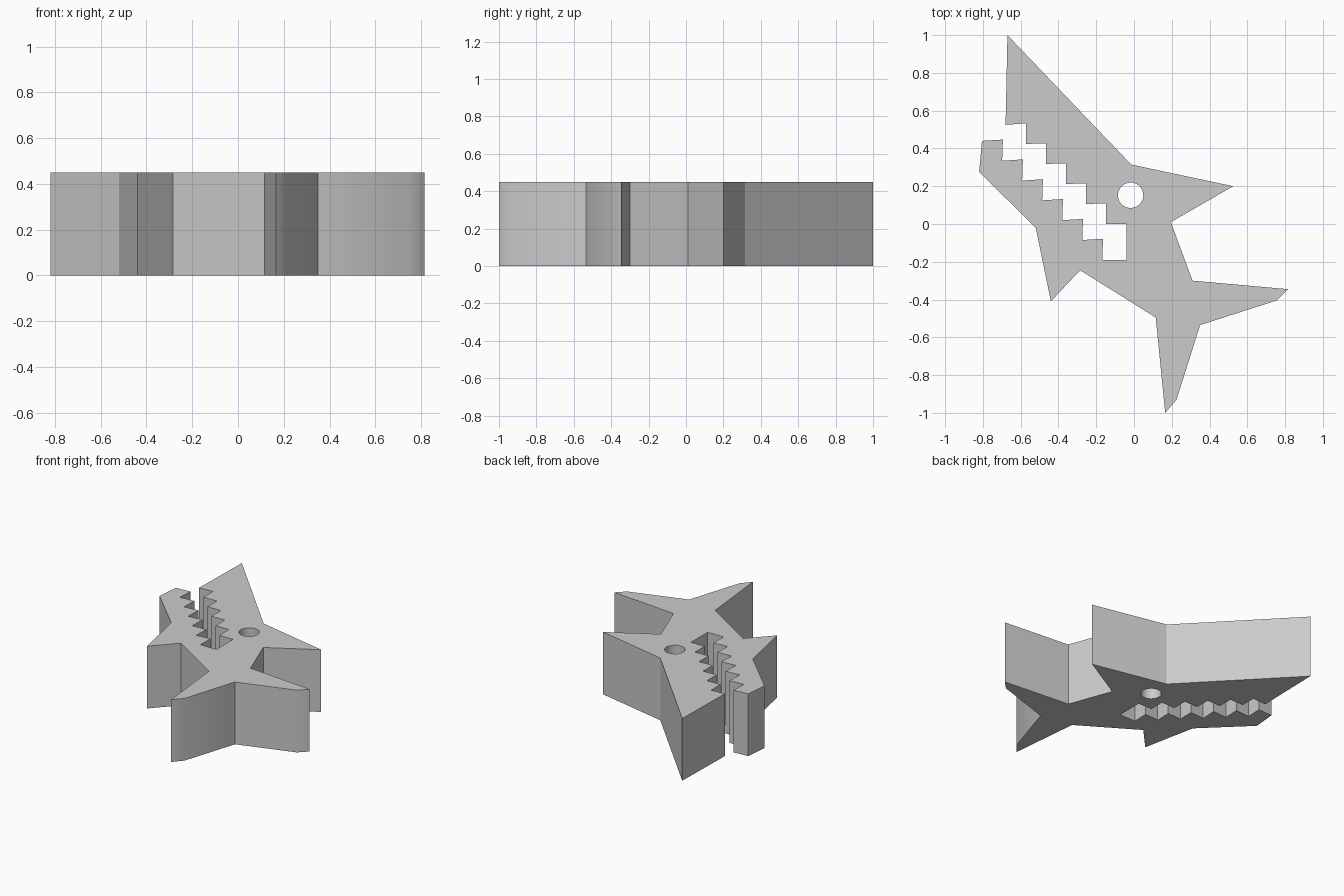
import bpy, bmesh, math

if "Cube" in bpy.data.objects:
    bpy.data.objects.remove(bpy.data.objects["Cube"], do_unlink=True)

HEIGHT = 0.45

# Plain grey material
grey = bpy.data.materials.new("light_grey")
grey.use_nodes = True
colour = (0.6, 0.6, 0.6, 1)
grey.diffuse_color = colour
grey.node_tree.nodes["Principled BSDF"].inputs["Base Color"].default_value = colour

# Stepped teeth of the upper jaw, from the snout to the back of the mouth
outline = [(-0.67, 1), (-0.68, 0.525)]
for i in range(5):
    x, y = -0.573 + 0.106 * i, 0.533 - 0.106 * i
    outline += [(x, y), (x, y - 0.109)]
outline += [(-0.04, 0), (-0.04, -0.19)]

# Stepped teeth of the lower jaw, back out to the chin
for i in range(6):
    x, y = -0.168 - 0.106 * i, -0.19 + 0.105 * i
    outline += [(x, y), (x + 0.004, y + 0.112)]

# Chin, belly fin and belly
outline += [(-0.805, 0.44), (-0.82, 0.275), (-0.52, -0.02), (-0.44, -0.41),
            (-0.285, -0.245), (0.115, -0.495)]
# Tail fin
outline += [(0.165, -1), (0.225, -0.93), (0.35, -0.535), (0.755, -0.405),
            (0.815, -0.345), (0.31, -0.30)]
# Back fin and head
outline += [(0.195, 0.01), (0.525, 0.2), (-0.015, 0.315)]

# Round eye hole
eye = [(-0.018 + 0.067 * math.cos(math.tau * i / 48),
        0.152 + 0.067 * math.sin(math.tau * i / 48)) for i in range(48)]


def add_loop(bm, points):
    verts = [bm.verts.new((x, y, 0)) for x, y in points]
    return [bm.edges.new((a, b)) for a, b in zip(verts, verts[1:] + verts[:1])]


# Fill the profile around the eye and extrude it upwards
bm = bmesh.new()
edges = add_loop(bm, outline) + add_loop(bm, eye)
bmesh.ops.triangle_fill(bm, edges=edges, use_beauty=True, normal=(0, 0, 1))
base = bm.faces[:]
result = bmesh.ops.extrude_face_region(bm, geom=base, use_keep_orig=True)
top = [g for g in result["geom"] if isinstance(g, bmesh.types.BMVert)]
bmesh.ops.translate(bm, verts=top, vec=(0, 0, HEIGHT))
bmesh.ops.recalc_face_normals(bm, faces=bm.faces[:])

mesh = bpy.data.meshes.new("fish_body")
bm.to_mesh(mesh)
bm.free()
mesh.materials.append(grey)
body = bpy.data.objects.new("fish_body", mesh)
bpy.context.collection.objects.link(body)

# Soften the shallow fin tips and the eye wall only
bpy.ops.object.select_all(action="DESELECT")
body.select_set(True)
bpy.context.view_layer.objects.active = body
bpy.ops.object.shade_smooth_by_angle(angle=math.radians(30))
